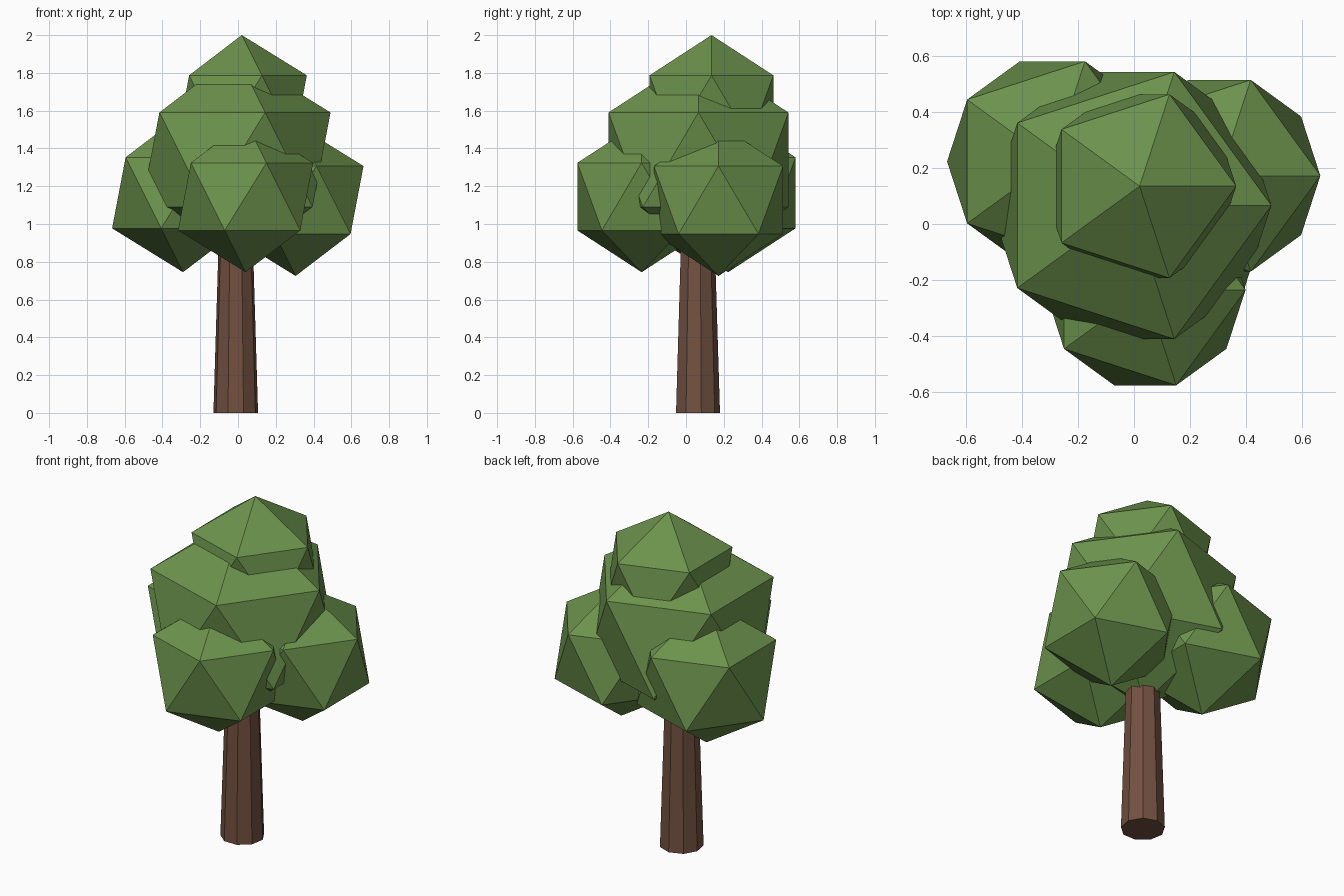
import bpy

cube = bpy.data.objects.get("Cube")
if cube:
    bpy.data.objects.remove(cube, do_unlink=True)


def material(name, rgb):
    mat = bpy.data.materials.new(name)
    mat.use_nodes = True
    colour = (*rgb, 1.0)
    mat.diffuse_color = colour
    bsdf = next(n for n in mat.node_tree.nodes if n.type == "BSDF_PRINCIPLED")
    bsdf.inputs["Base Color"].default_value = colour
    bsdf.inputs["Roughness"].default_value = 0.9
    return mat


def finish(name, mat):
    obj = bpy.context.object
    obj.name = obj.data.name = name
    obj.data.materials.append(mat)
    return obj


leaf_green = material("leaf green", (0.15, 0.29, 0.073))
bark_brown = material("bark brown", (0.17, 0.082, 0.052))

# Tapered nine-sided trunk, its top hidden in the foliage
height = 1.1
bpy.ops.mesh.primitive_cone_add(vertices=9, radius1=0.12, radius2=0.086,
                                depth=height, location=(-0.012, 0.06, height / 2))
finish("trunk", bark_brown)

# Overlapping low-poly leaf clumps: name, radius, centre
clumps = [
    ("top_foliage", 0.385, (0.02, 0.135, 1.615)),
    ("middle_foliage", 0.56, (-0.011, 0.066, 1.34)),
    ("front_foliage", 0.40, (0.04, -0.235, 1.145)),
    ("right_foliage", 0.42, (-0.291, 0.223, 1.165)),
    ("left_foliage", 0.402, (0.305, 0.172, 1.127)),
]
for name, radius, centre in clumps:
    bpy.ops.mesh.primitive_ico_sphere_add(subdivisions=1, radius=radius, location=centre)
    finish(name, leaf_green)
